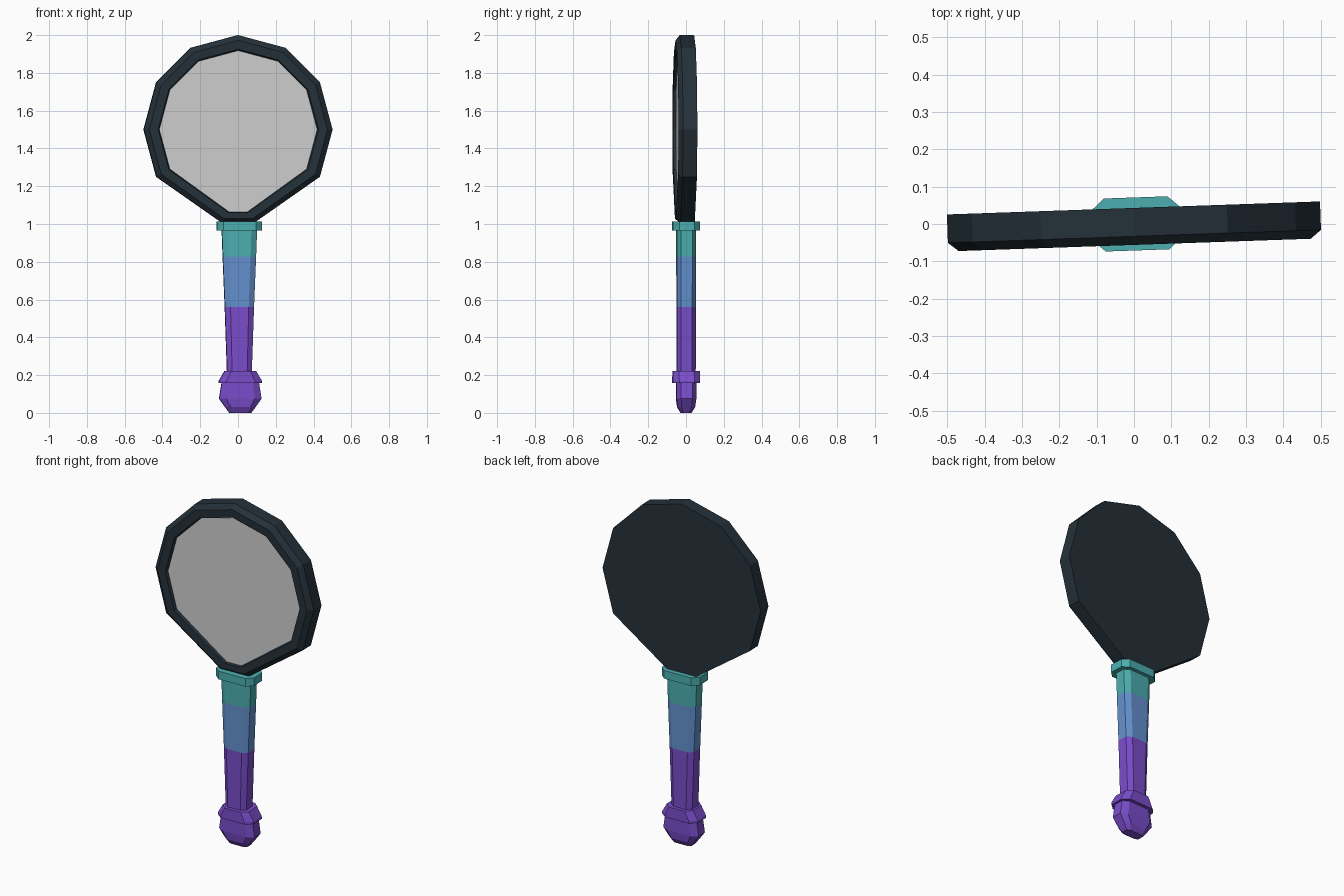
import bpy, bmesh, math
from mathutils import Matrix

if "Cube" in bpy.data.objects:
    bpy.data.objects.remove(bpy.data.objects["Cube"])

TILT = Matrix.Rotation(math.radians(2), 4, 'Z')   # whole mirror is turned slightly


def material(name, rgb):
    m = bpy.data.materials.new(name)
    m.diffuse_color = (*rgb, 1)
    m.use_nodes = True
    m.node_tree.nodes["Principled BSDF"].inputs["Base Color"].default_value = m.diffuse_color
    return m


DARK = material("dark slate", (0.018, 0.030, 0.041))
GLASS = material("mirror grey", (0.62, 0.62, 0.62))
TEAL = material("teal", (0.073, 0.43, 0.44))
BLUE = material("blue", (0.127, 0.283, 0.62))
PURPLE = material("purple", (0.195, 0.075, 0.60))


def skin(name, rings, mats, rule=None, cap_start=True, cap_end=True):
    """Bridge equal-length point rings into a closed flat-shaded object."""
    bm = bmesh.new()
    loops = [[bm.verts.new(p) for p in r] for r in rings]
    n = len(loops[0])
    for a, b in zip(loops, loops[1:]):
        for i in range(n):
            j = (i + 1) % n
            bm.faces.new((a[i], a[j], b[j], b[i]))
    if cap_start:
        bm.faces.new(loops[0][::-1])
    if cap_end:
        bm.faces.new(loops[-1])
    bmesh.ops.recalc_face_normals(bm, faces=bm.faces)
    if rule:
        for f in bm.faces:
            f.material_index = rule(f.calc_center_median())
    bm.transform(TILT)
    me = bpy.data.meshes.new(name)
    bm.to_mesh(me)
    bm.free()
    for m in mats:
        me.materials.append(m)
    ob = bpy.data.objects.new(name, me)
    bpy.context.collection.objects.link(ob)
    return ob


def head_ring(r, bottom_half, bottom_z, y):
    """Twelve-sided outline whose bottom is pulled to a narrow flat."""
    pts = [(r * math.cos(math.radians(a)), y, 1.5 + r * math.sin(math.radians(a)))
           for a in range(-30, 211, 30)]
    return pts + [(-bottom_half, y, bottom_z), (bottom_half, y, bottom_z)]


def octagon(z, hx, hy, fx, fy, cx=0.007):
    """Chamfered rectangle: half sizes hx, hy and half flats fx, fy."""
    q = [(hx, -fy), (hx, fy), (fx, hy), (-fx, hy),
         (-hx, fy), (-hx, -fy), (-fx, -hy), (fx, -hy)]
    return [(x + cx, y, z) for x, y in q]


# Frame: flat back, side wall, front chamfer, rim and recess
skin("mirror_frame", [
    head_ring(0.50, 0.09, 1.01, 0.043),
    head_ring(0.50, 0.09, 1.01, -0.033),
    head_ring(0.472, 0.075, 1.028, -0.056),
    head_ring(0.425, 0.05, 1.06, -0.054),
    head_ring(0.418, 0.047, 1.063, -0.034)], [DARK])

# Glass plate
skin("mirror_glass", [
    head_ring(0.418, 0.047, 1.063, -0.034),
    head_ring(0.418, 0.047, 1.063, -0.038)], [GLASS])

# Tapered grip, coloured in three bands by height
skin("handle", [
    octagon(0.18, 0.064, 0.05, 0.039, 0.03),
    octagon(0.56, 0.077, 0.05, 0.048, 0.03),
    octagon(0.828, 0.088, 0.05, 0.058, 0.03),
    octagon(0.99, 0.094, 0.05, 0.063, 0.03)],
    [PURPLE, BLUE, TEAL],
    lambda c: 0 if c.z < 0.56 else 1 if c.z < 0.828 else 2)

# Collar below the frame
skin("collar", [
    octagon(0.966, 0.12, 0.071, 0.085, 0.04),
    octagon(1.013, 0.12, 0.071, 0.085, 0.04)], [TEAL])

# Flared ring above the pommel
skin("pommel_ring", [
    octagon(0.157, 0.113, 0.071, 0.075, 0.04, 0.012),
    octagon(0.170, 0.113, 0.071, 0.075, 0.04, 0.012),
    octagon(0.222, 0.083, 0.071, 0.05, 0.04, 0.012)], [PURPLE])

# Faceted pommel
skin("pommel", [
    octagon(0.0, 0.058, 0.028, 0.04, 0.018, 0.012),
    octagon(0.03, 0.08, 0.046, 0.052, 0.026, 0.012),
    octagon(0.075, 0.112, 0.052, 0.075, 0.03, 0.012),
    octagon(0.165, 0.098, 0.052, 0.065, 0.03, 0.012)], [PURPLE])
